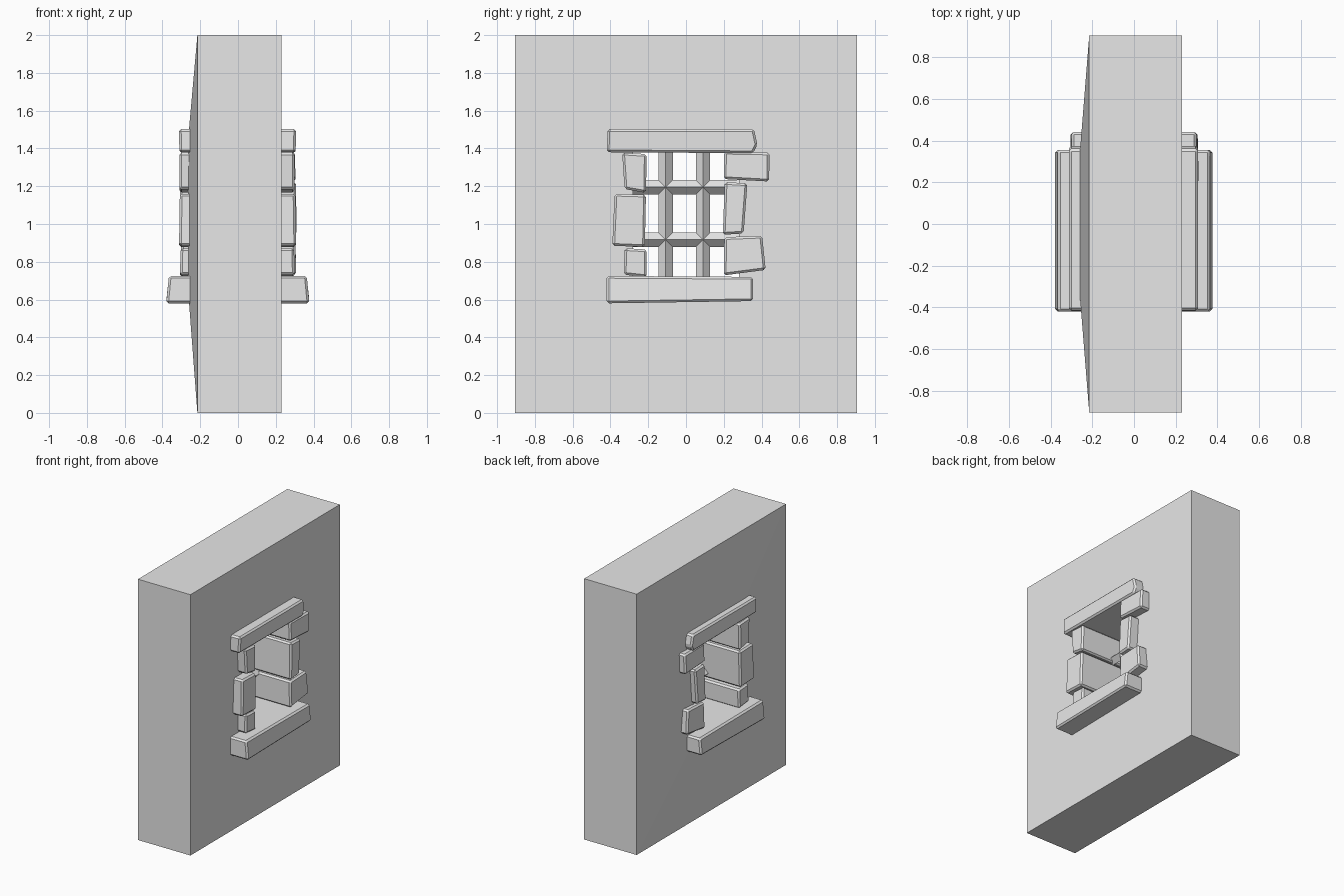
import bpy, bmesh

cube = bpy.data.objects.get("Cube")
if cube:
    bpy.data.objects.remove(cube, do_unlink=True)

grey = bpy.data.materials.new("stone grey")
grey.use_nodes = True
colour = (0.8, 0.8, 0.8, 1)
grey.diffuse_color = colour
grey.node_tree.nodes["Principled BSDF"].inputs["Base Color"].default_value = colour


def finish(name, bm, bevel=0):
    bmesh.ops.recalc_face_normals(bm, faces=bm.faces)
    mesh = bpy.data.meshes.new(name)
    bm.to_mesh(mesh)
    bm.free()
    mesh.materials.append(grey)
    obj = bpy.data.objects.new(name, mesh)
    bpy.context.collection.objects.link(obj)
    if bevel:
        mod = obj.modifiers.new("worn edges", "BEVEL")
        mod.width = bevel
        mod.segments = 1
        mod.limit_method = "NONE"
    return obj


def ring(bm, x, points):
    return [bm.verts.new((x, y, z)) for y, z in points]


def bridge(bm, a, b):
    for i in range(len(a)):
        j = (i + 1) % len(a)
        bm.faces.new((a[i], a[j], b[j], b[i]))


def rect(y0, y1, z0, z1):
    return [(y0, z0), (y1, z0), (y1, z1), (y0, z1)]


# Wall with a window opening; one side swells gently towards the opening
outer = rect(-0.905, 0.905, 0, 2)
hole = rect(-0.28, 0.28, 0.66, 1.44)
bm = bmesh.new()
loops = [ring(bm, -0.215, outer), ring(bm, -0.265, hole),
         ring(bm, 0.23, hole), ring(bm, 0.23, outer)]
for k in range(4):
    bridge(bm, loops[k], loops[(k + 1) % 4])
finish("wall", bm)


# Rough stones running right through the wall around the opening
def stone(name, x0, x1, outline, flare=0.0):
    bm = bmesh.new()
    a, b = ring(bm, x0, outline), ring(bm, x1, outline)
    bridge(bm, a, b)
    bm.faces.new(a)
    bm.faces.new(b)
    # upper edges of each end lean inward
    mid = sum(z for y, z in outline) / len(outline)
    for v in a + b:
        if v.co.z > mid:
            v.co.x -= flare if v.co.x > 0 else -flare
    finish(name, bm, 0.012)


stone("lintel", -0.31, 0.305,
      [(-0.42, 1.38), (0.355, 1.375), (0.378, 1.42), (0.36, 1.503), (-0.415, 1.503)], -0.003)
stone("sill", -0.38, 0.378,
      [(-0.42, 0.58), (0.355, 0.592), (0.355, 0.72), (-0.42, 0.725)], 0.014)
stone("jamb_stone_front_upper", -0.31, 0.3,
      [(-0.325, 1.185), (-0.212, 1.165), (-0.208, 1.37), (-0.338, 1.378)])
stone("jamb_stone_front_middle", -0.312, 0.308,
      [(-0.39, 0.885), (-0.218, 0.878), (-0.212, 1.155), (-0.378, 1.16)], 0.004)
stone("jamb_stone_front_lower", -0.307, 0.3,
      [(-0.33, 0.732), (-0.208, 0.718), (-0.208, 0.865), (-0.325, 0.872)], 0.003)
stone("jamb_stone_back_upper", -0.305, 0.305,
      [(0.2, 1.238), (0.44, 1.225), (0.442, 1.378), (0.202, 1.382)], 0.005)
stone("jamb_stone_back_middle", -0.31, 0.31,
      [(0.195, 0.943), (0.305, 0.95), (0.325, 1.215), (0.205, 1.222)], 0.003)
stone("jamb_stone_back_lower", -0.305, 0.308,
      [(0.2, 0.728), (0.422, 0.757), (0.403, 0.938), (0.203, 0.93)], 0.005)


# Square window bars set edge-on
def bar(name, upright, pos):
    r = 0.038
    bm = bmesh.new()
    ends = []
    for t in ((0.65, 1.45) if upright else (-0.29, 0.29)):
        section = [(r, 0), (0, r), (-r, 0), (0, -r)]
        ends.append([bm.verts.new((dx, pos + d, t) if upright else (dx, t, pos + d))
                     for dx, d in section])
    bridge(bm, *ends)
    for end in ends:
        bm.faces.new(end)
    finish(name, bm)


for label, y in (("front", -0.108), ("back", 0.09)):
    bar("upright_bar_" + label, True, y)
for label, z in (("lower", 0.917), ("upper", 1.195)):
    bar("cross_bar_" + label, False, z)
